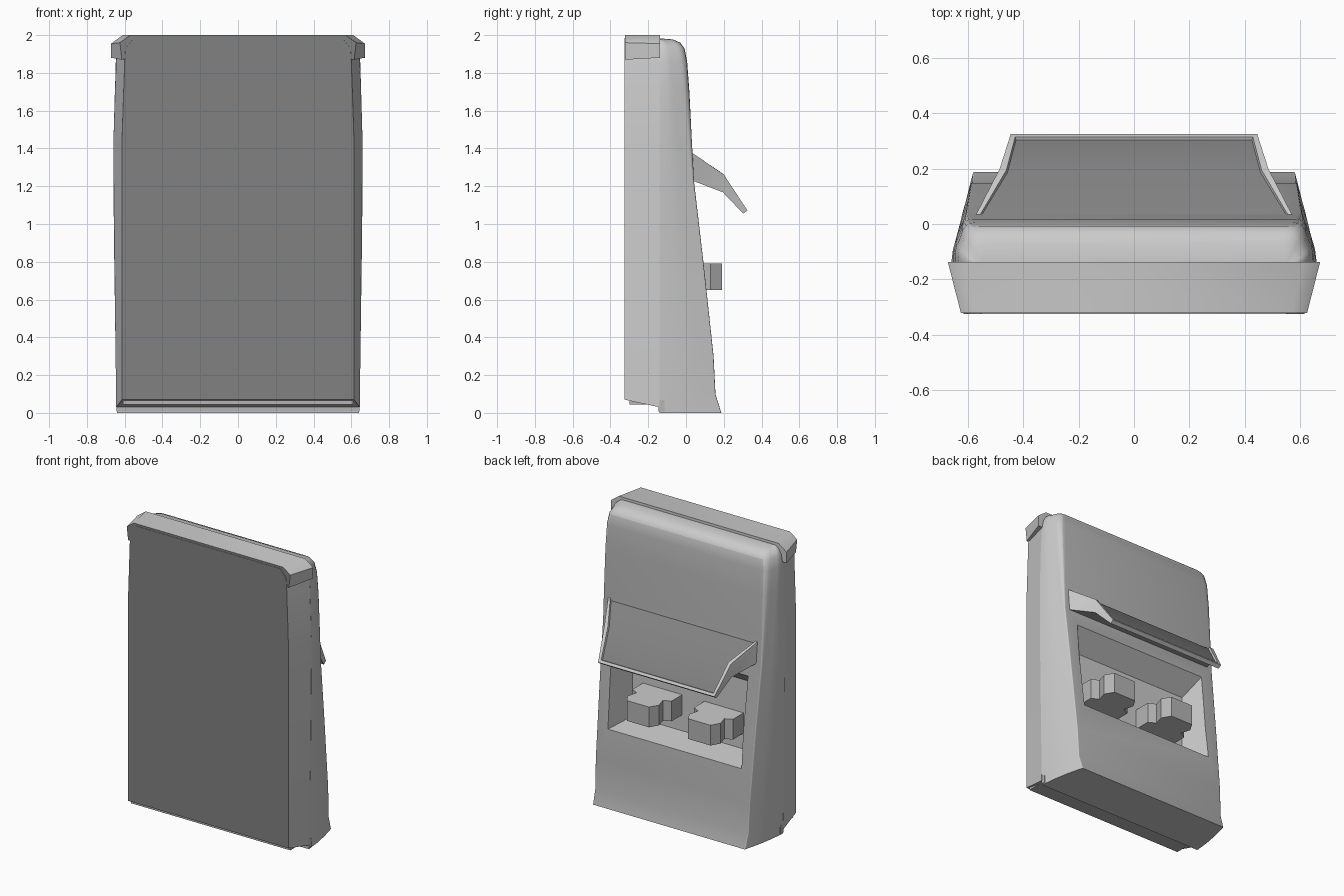
import bpy, bmesh

if "Cube" in bpy.data.objects:
    bpy.data.objects.remove(bpy.data.objects["Cube"])


def grey(name, v):
    m = bpy.data.materials.new(name)
    m.diffuse_color = (v, v, v, 1)
    m.use_nodes = True
    m.node_tree.nodes["Principled BSDF"].inputs["Base Color"].default_value = m.diffuse_color
    return m


LIGHT, MID, DARK = grey("light_grey", .62), grey("mid_grey", .46), grey("dark_grey", .22)


def loft(name, rings, mat=None):
    """Closed solid through a list of equal-length point rings."""
    bm = bmesh.new()
    vs = [[bm.verts.new(p) for p in r] for r in rings]
    n = len(rings[0])
    for a, b in zip(vs, vs[1:]):
        for i in range(n):
            j = (i + 1) % n
            bm.faces.new((a[i], a[j], b[j], b[i]))
    bm.faces.new(vs[0])
    bm.faces.new(vs[-1])
    bmesh.ops.recalc_face_normals(bm, faces=bm.faces)
    me = bpy.data.meshes.new(name)
    bm.to_mesh(me)
    bm.free()
    ob = bpy.data.objects.new(name, me)
    bpy.context.collection.objects.link(ob)
    me.materials.append(mat or LIGHT)
    return ob


def paint(ob, mat, test):
    """Give the faces that pass the test a second material."""
    ob.data.materials.append(mat)
    for p in ob.data.polygons:
        if test(p):
            p.material_index = len(ob.data.materials) - 1


def smooth(ob, angle=0.6):
    bpy.ops.object.select_all(action='DESELECT')
    ob.select_set(True)
    bpy.context.view_layer.objects.active = ob
    bpy.ops.object.shade_smooth_by_angle(angle=angle)


def mirror(half):
    """Complete a half outline (first coordinate x) into a symmetric one."""
    return half + [(-p[0],) + tuple(p[1:]) for p in reversed(half)]


# Front case: flat dark front, wider towards the rear
front = [(.615, .07), (.615, 1.42), (.6, 1.86), (.595, 1.93), (.55, 1.985)]
back = [(.645, .03), (.66, 1.42), (.645, 1.86), (.63, 1.93), (.58, 1.985)]
case = loft("front_case", [mirror([(x, -.325, z) for x, z in front]),
                           mirror([(x, -.14, z) for x, z in back])])
smooth(case)
paint(case, DARK, lambda p: p.normal.y < -.9)

# Top cap with chamfered corners
cf = [(.615, 1.87), (.625, 1.96), (.57, 2.0)]
cb = [(.672, 1.88), (.672, 1.955), (.61, 2.0)]
cap = loft("top_cap", [mirror([(x, -.322, z) for x, z in cf]),
                       mirror([(x, -.138, z) for x, z in cb])])
smooth(cap, .9)
paint(cap, DARK, lambda p: p.normal.y < -.9)


# Rear shell: horizontal sections (z, back y, side half width, back half width, corner radius)
def section(z, yb, w, b, r):
    mid = (b + r * .4, max(yb - r, -.138))
    half = [(w, -.14, z)]
    # gentle bulge on the side
    for t in (.33, .67):
        half.append((w + (mid[0] - w) * t + .008, -.14 + (mid[1] + .14) * t, z))
    # rounded rear corner
    for i in range(5):
        t = i / 4
        cx, ex = b + r * .25, b - r * .6
        x = (1 - t) ** 2 * mid[0] + 2 * t * (1 - t) * cx + t * t * ex
        y = (1 - t) ** 2 * mid[1] + 2 * t * (1 - t) * yb + t * t * yb
        half.append((x, y, z))
    return mirror(half)


shell = loft("rear_shell", [section(*s) for s in [
    (0, .187, .64, .58, .006), (.1, .156, .645, .584, .006),
    (.3, .146, .648, .588, .006), (.8, .092, .655, .597, .008),
    (1.23, .042, .66, .605, .012), (1.42, .032, .66, .607, .025),
    (1.7, .018, .652, .608, .045), (1.86, .006, .645, .605, .055),
    (1.93, -.008, .632, .595, .06), (1.96, -.03, .615, .58, .06),
    (1.977, -.07, .595, .56, .05), (1.982, -.13, .58, .55, .008)]])

# Dispensing recess cut with sloping walls
cutter = loft("recess_cutter", [
    mirror([(.465, -.08, .54), (.465, -.08, 1.02)]),
    mirror([(.54, .25, .5), (.58, .25, 1.29)])])
cutter.hide_render = True
mod = shell.modifiers.new("recess", 'BOOLEAN')
mod.object = cutter
mod.operation = 'DIFFERENCE'
mod.solver = 'EXACT'
smooth(shell)
bpy.ops.object.modifier_apply(modifier="recess")
bpy.data.objects.remove(cutter)
smooth(shell)
paint(shell, MID, lambda p: p.normal.y > .95 and p.center.y > -.05)

# Awning over the recess, bent downwards, with an inset top panel
flap = loft("awning", [
    mirror([(w, yb, zb), (w, yt, zt)]) for w, yt, zt, yb, zb in [
        (.578, .02, 1.385, .02, 1.235), (.485, .2, 1.262, .195, 1.168),
        (.445, .325, 1.072, .303, 1.055)]], LIGHT)
bm = bmesh.new()
bm.from_mesh(flap.data)
bm.normal_update()
top = [f for f in bm.faces if f.normal.z > .3 and abs(f.normal.x) < .2]
bmesh.ops.inset_region(bm, faces=top, thickness=.025, depth=0)
bmesh.ops.inset_region(bm, faces=top, thickness=.004, depth=-.012)
bm.to_mesh(flap.data)
bm.free()
smooth(flap)
paint(flap, DARK, lambda p: p.area > .05 and p.normal.z > .3)

# Two dispensing spouts
plan = [(.085, .19), (.12, .13), (.1, .06), (.15, .035), (.15, -.1)]
for side, cx in (("left", -.235), ("right", .235)):
    spout = loft(side + "_spout", [[(x + cx, y, z) for x, y in mirror(plan)]
                                   for z in (.65, .79)])
    paint(spout, MID, lambda p: abs(p.normal.z) < .5)

# Base strips under the front case
for name, w, y0, y1, z0 in (("base_plate", .61, -.3, -.14, .045),
                            ("base_ridge", .643, -.145, -.115, .008)):
    loft(name, [mirror([(w, y0, z), (w, y1, z)]) for z in (z0, z0 + .06)], MID)
